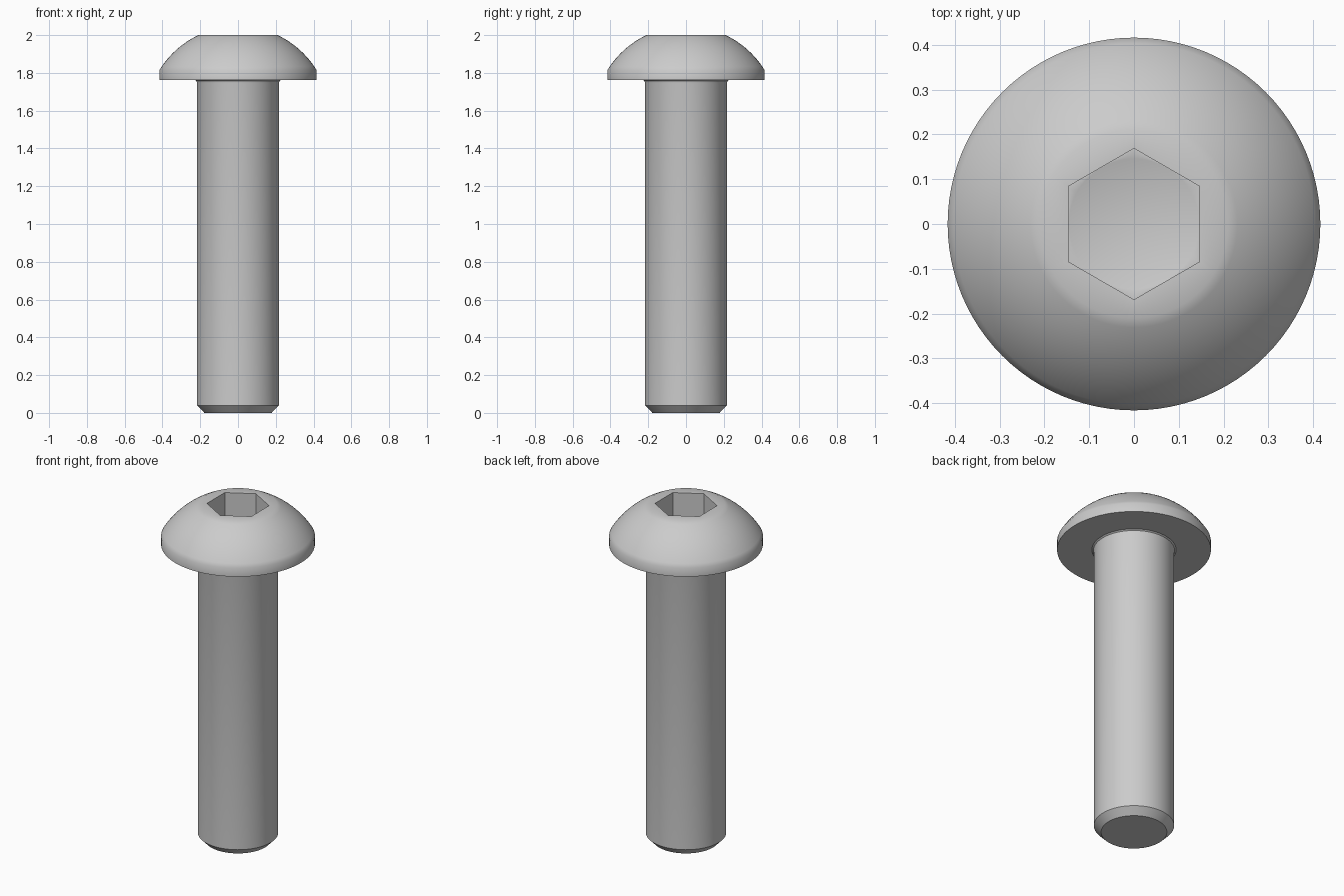
import bpy
import bmesh
import math

SEGMENTS = 96
APOTHEM = 0.146

cube = bpy.data.objects.get("Cube")
if cube:
    bpy.data.objects.remove(cube)

steel = bpy.data.materials.new("steel_grey")
steel.use_nodes = True
colour = (0.6, 0.6, 0.6, 1)
steel.diffuse_color = colour
steel.node_tree.nodes["Principled BSDF"].inputs["Base Color"].default_value = colour


def circle(radius):
    return lambda angle: radius


def hexagon(apothem):
    # Corners point along y, flats face x
    sector = math.pi / 3
    return lambda angle: apothem / math.cos((angle + sector / 2) % sector - sector / 2)


def arc(start, end, sagitta, steps):
    # Outward-bulging arc between two (radius, height) points
    (r0, z0), (r1, z1) = start, end
    chord = math.hypot(r1 - r0, z1 - z0)
    half = 2 * math.atan(2 * sagitta / chord)
    size = chord / (2 * math.sin(half))
    ur, uz = (r1 - r0) / chord, (z1 - z0) / chord
    points = []
    for i in range(steps + 1):
        t = half * (2 * i / steps - 1)
        along = chord / 2 + size * math.sin(t)
        out = size * (math.cos(t) - math.cos(half))
        points.append((r0 + ur * along + uz * out, z0 + uz * along - ur * out))
    return points


def lathe(name, sections, bottom, tip):
    # Skin a stack of rings, closed with a flat bottom and a pointed end
    bm = bmesh.new()
    rings = []
    for shape, z in sections:
        ring = []
        for i in range(SEGMENTS):
            a = math.tau * i / SEGMENTS
            r = shape(a)
            ring.append(bm.verts.new((r * math.cos(a), r * math.sin(a), z)))
        rings.append(ring)
    for low, high in zip(rings, rings[1:]):
        for i in range(SEGMENTS):
            j = (i + 1) % SEGMENTS
            bm.faces.new((low[i], low[j], high[j], high[i]))
    if bottom:
        bm.faces.new(list(reversed(rings[0])))
    point = bm.verts.new((0, 0, tip))
    for i in range(SEGMENTS):
        bm.faces.new((rings[-1][i], rings[-1][(i + 1) % SEGMENTS], point))
    mesh = bpy.data.meshes.new(name)
    bm.to_mesh(mesh)
    bm.free()
    mesh.materials.append(steel)
    obj = bpy.data.objects.new(name, mesh)
    bpy.context.collection.objects.link(obj)
    return obj


# Chamfered shank with a small fillet under the head
profile = [(0.178, 0), (0.217, 0.04), (0.217, 1.745), (0.22, 1.757), (0.228, 1.763)]
# Flat underside, short rim and domed head
profile += [(0.416, 1.763)] + arc((0.416, 1.815), (0.21, 2.0), 0.02, 12)
sections = [(circle(r), z) for r, z in profile]
# Hexagonal socket with a conical floor
sections += [(hexagon(APOTHEM), 2.0), (hexagon(APOTHEM), 1.85), (circle(APOTHEM - 0.0005), 1.85)]

screw = lathe("button_head_screw", sections, True, 1.775)
bpy.ops.object.select_all(action="DESELECT")
screw.select_set(True)
bpy.context.view_layer.objects.active = screw
bpy.ops.object.shade_smooth_by_angle(angle=math.radians(35))
